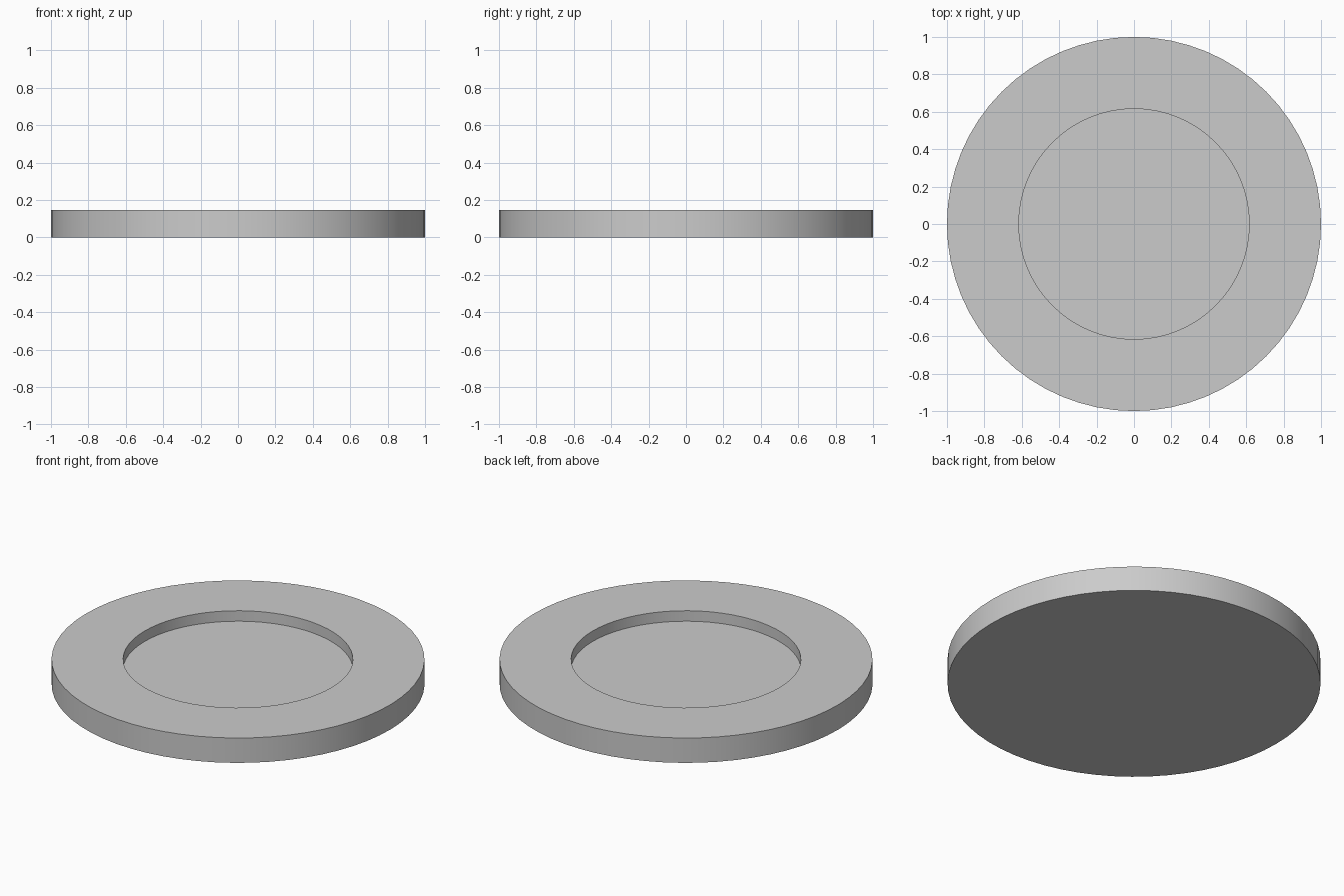
import bpy, bmesh, math

if "Cube" in bpy.data.objects:
    bpy.data.objects.remove(bpy.data.objects["Cube"])

SIDES = 64
# Profile (radius, z) from the underside, round the rim and into the recess
PROFILE = [(1.0, 0.0), (1.0, 0.147), (0.616, 0.147), (0.616, 0.085)]

bm = bmesh.new()
rings = [[bm.verts.new((r * math.cos(2 * math.pi * i / SIDES),
                        r * math.sin(2 * math.pi * i / SIDES), z))
          for i in range(SIDES)] for r, z in PROFILE]

# Outer wall, top rim and recess wall
for a, b in zip(rings, rings[1:]):
    for i in range(SIDES):
        j = (i + 1) % SIDES
        bm.faces.new((a[i], a[j], b[j], b[i]))

# Underside and recess floor
bm.faces.new(rings[0][::-1])
bm.faces.new(rings[-1])

mesh = bpy.data.meshes.new("recessed_disc")
bm.to_mesh(mesh)
bm.free()
disc = bpy.data.objects.new("recessed_disc", mesh)
bpy.context.collection.objects.link(disc)

# Smooth walls with crisp rim edges
bpy.context.view_layer.objects.active = disc
disc.select_set(True)
bpy.ops.object.shade_smooth_by_angle(angle=math.radians(30))
